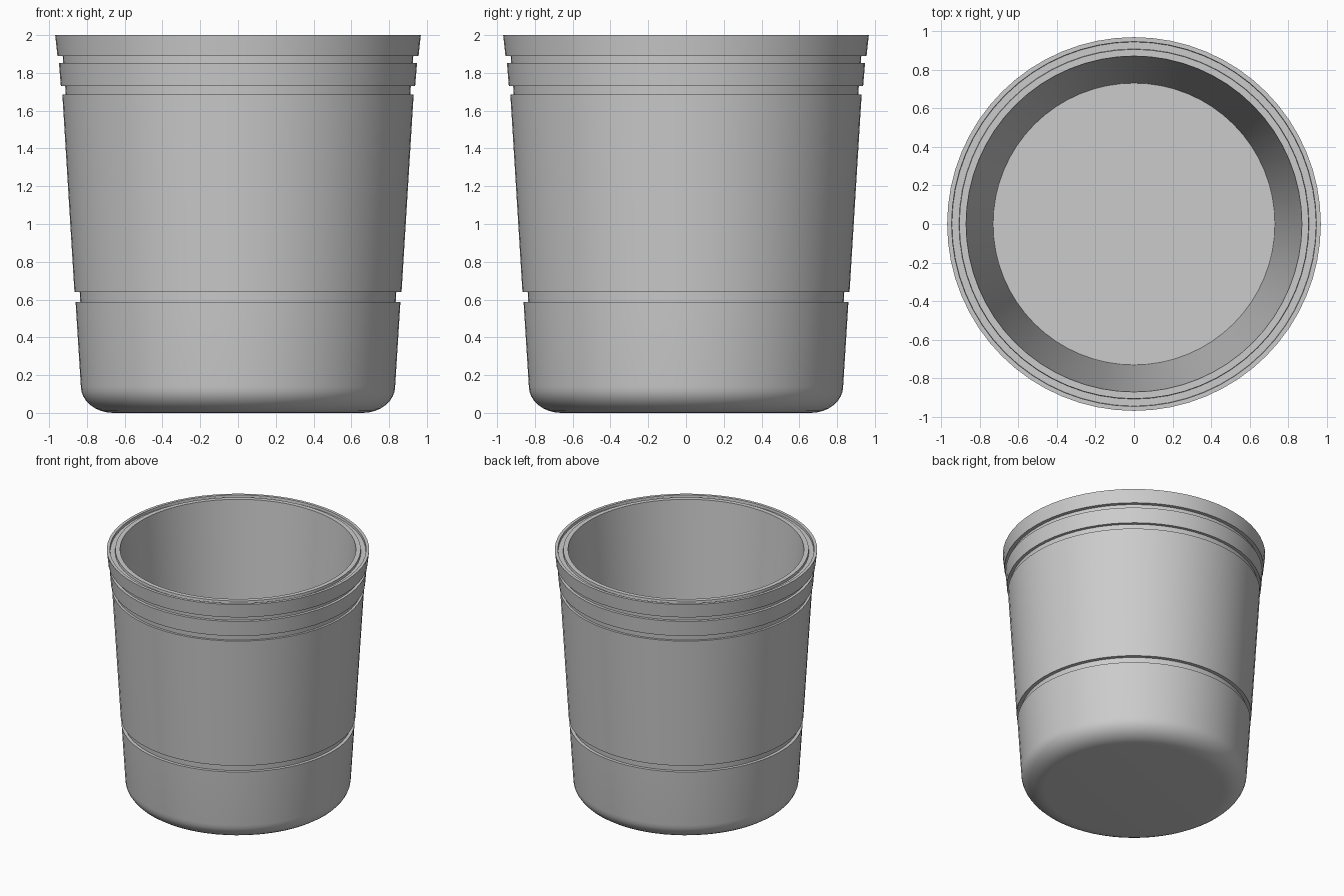
import bpy, bmesh, math

if "Cube" in bpy.data.objects:
    bpy.data.objects.remove(bpy.data.objects["Cube"])

SEGMENTS = 64


def lathe(name, profile):
    """Spin an (r, z) profile running from axis to axis around z."""
    bm = bmesh.new()
    rings = []
    for r, z in profile:
        if r == 0:
            rings.append([bm.verts.new((0, 0, z))] * SEGMENTS)
        else:
            rings.append([bm.verts.new((r * math.cos(math.tau * i / SEGMENTS),
                                        r * math.sin(math.tau * i / SEGMENTS), z))
                          for i in range(SEGMENTS)])
    for lower, upper in zip(rings, rings[1:]):
        for i in range(SEGMENTS):
            j = (i + 1) % SEGMENTS
            corners = [lower[i], lower[j], upper[j], upper[i]]
            bm.faces.new(list(dict.fromkeys(corners)))
    bmesh.ops.recalc_face_normals(bm, faces=bm.faces[:])
    mesh = bpy.data.meshes.new(name)
    bm.to_mesh(mesh)
    bm.free()
    obj = bpy.data.objects.new(name, mesh)
    bpy.context.collection.objects.link(obj)
    bpy.context.view_layer.objects.active = obj
    obj.select_set(True)
    bpy.ops.object.shade_smooth_by_angle(angle=math.radians(30))
    return obj


# Rounded foot
foot = [(0.66 + 0.172 * math.sin(a), 0.14 - 0.14 * math.cos(a))
        for a in (math.pi / 2 * i / 8 for i in range(9))]

# Tapered outer wall with three grooves
outer = [(0.86, 0.587), (0.835, 0.587), (0.838, 0.64), (0.866, 0.64),
         (0.93, 1.685), (0.912, 1.685), (0.915, 1.73), (0.938, 1.73),
         (0.948, 1.853), (0.926, 1.853), (0.928, 1.89), (0.956, 1.89),
         (0.968, 2.0)]

# Rim with a shallow ring groove, then the hollow inside
rim = [(0.945, 2.0), (0.943, 1.98), (0.907, 1.98), (0.905, 2.0), (0.87, 2.0)]
inside = [(0.73, 0.12), (0, 0.12)]

lathe("cup", [(0, 0)] + foot + outer + rim + inside)
